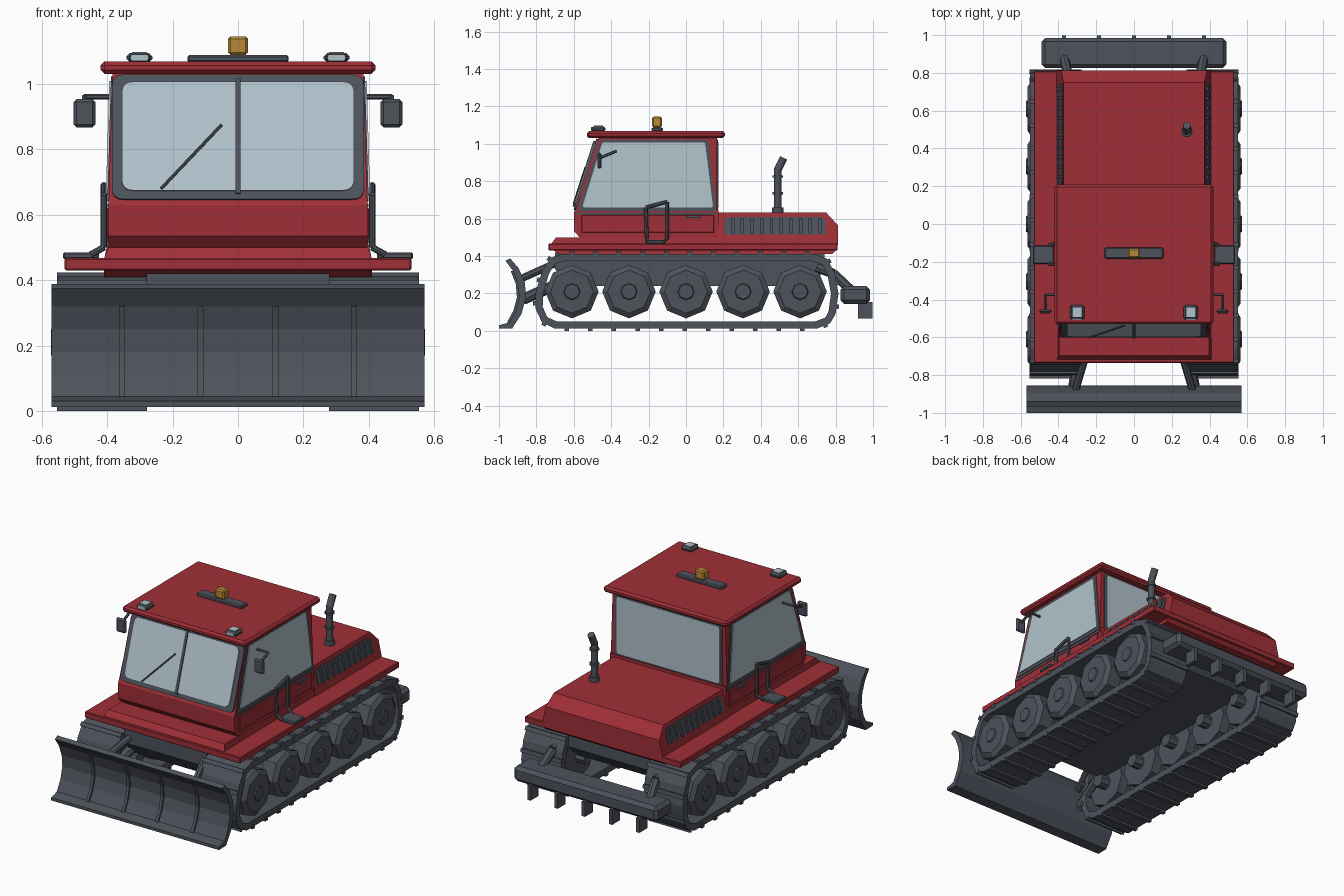
import bpy, bmesh, math
from mathutils import Vector, Matrix

if "Cube" in bpy.data.objects:
    bpy.data.objects.remove(bpy.data.objects["Cube"])


def material(name, rgb):
    m = bpy.data.materials.new(name)
    m.diffuse_color = (*rgb, 1)
    m.use_nodes = True
    m.node_tree.nodes["Principled BSDF"].inputs["Base Color"].default_value = m.diffuse_color
    return m


RED = material("red paint", (0.35, 0.028, 0.038))
GREY = material("dark grey metal", (0.075, 0.085, 0.105))
GLASS = material("pale glass", (0.44, 0.54, 0.60))
AMBER = material("amber lens", (0.48, 0.25, 0.04))


def finish(name, bm, mat, bevel=0, mirror=False):
    bmesh.ops.recalc_face_normals(bm, faces=bm.faces)
    me = bpy.data.meshes.new(name)
    bm.to_mesh(me)
    bm.free()
    me.materials.append(mat)
    ob = bpy.data.objects.new(name, me)
    bpy.context.collection.objects.link(ob)
    if bevel:
        b = ob.modifiers.new("bevel", 'BEVEL')
        b.width, b.segments = bevel, 1
    if mirror:
        ob.modifiers.new("mirror", 'MIRROR')
    return ob


def add_box(bm, x0, x1, y0, y1, z0, z1):
    m = Matrix.Translation(((x0 + x1) / 2, (y0 + y1) / 2, (z0 + z1) / 2))
    bmesh.ops.create_cube(bm, size=1, matrix=m @ Matrix.Diagonal((x1 - x0, y1 - y0, z1 - z0, 1)))


def box(name, dims, mat, bevel=0, mirror=False):
    bm = bmesh.new()
    add_box(bm, *dims)
    return finish(name, bm, mat, bevel, mirror)


def add_loft(bm, a, b):
    """Closed solid between two matching outlines."""
    va, vb = [bm.verts.new(p) for p in a], [bm.verts.new(p) for p in b]
    bm.faces.new(va)
    bm.faces.new(vb[::-1])
    for i in range(len(a)):
        j = (i + 1) % len(a)
        bm.faces.new((va[i], vb[i], vb[j], va[j]))


def prism(name, yz, width, mat, bevel=0):
    """Side profile extruded across x; width(z) is the half width."""
    bm = bmesh.new()
    add_loft(bm, [(-width(z), y, z) for y, z in yz], [(width(z), y, z) for y, z in yz])
    return finish(name, bm, mat, bevel)


def slab(name, pts, normal, t, mat, mirror=False):
    """Thin plate standing t proud of a surface."""
    n = Vector(normal).normalized()
    bm = bmesh.new()
    add_loft(bm, [Vector(p) - n * 0.002 for p in pts], [Vector(p) + n * t for p in pts])
    return finish(name, bm, mat, 0, mirror)


def rounded(pts, r, n=4):
    out = []
    for i, p in enumerate(pts):
        p = Vector(p)
        a = p + (Vector(pts[i - 1]) - p).normalized() * r
        b = p + (Vector(pts[(i + 1) % len(pts)]) - p).normalized() * r
        for k in range(n + 1):
            t = k / n
            out.append(a * (1 - t) ** 2 + p * 2 * t * (1 - t) + b * t * t)
    return out


def add_rod(bm, a, b, r, r2=None, sides=8):
    a, b = Vector(a), Vector(b)
    m = Matrix.Translation((a + b) / 2) @ (b - a).to_track_quat('Z', 'Y').to_matrix().to_4x4()
    bmesh.ops.create_cone(bm, cap_ends=True, segments=sides, radius1=r, radius2=r if r2 is None else r2,
                          depth=(b - a).length, matrix=m)


def rods(name, path, r, mat, mirror=False, sides=8):
    bm = bmesh.new()
    for a, b in zip(path, path[1:]):
        add_rod(bm, a, b, r, sides=sides)
    return finish(name, bm, mat, 0, mirror)


# Track belts with cross bars
OUTER = [Vector(p) for p in [(-0.70, 0.012), (-0.77, 0.045), (-0.805, 0.12), (-0.805, 0.20), (-0.77, 0.32),
         (-0.725, 0.39), (-0.66, 0.412), (0.68, 0.412), (0.755, 0.385), (0.795, 0.31), (0.815, 0.20),
         (0.80, 0.09), (0.77, 0.04), (0.70, 0.012)]]
inner = []
for i, p in enumerate(OUTER):
    d0, d1 = (p - OUTER[i - 1]).normalized(), (OUTER[(i + 1) % len(OUTER)] - p).normalized()
    n = Vector((d0.y + d1.y, -d0.x - d1.x)).normalized()
    inner.append(p + n * 0.04)
bm = bmesh.new()
rings = [[bm.verts.new((x, *p)) for p in loop] for x, loop in
         ((0.28, OUTER), (0.55, OUTER), (0.55, inner), (0.28, inner))]
for r in range(4):
    a, b = rings[r], rings[(r + 1) % 4]
    for i in range(len(a)):
        j = (i + 1) % len(a)
        bm.faces.new((a[i], a[j], b[j], b[i]))
finish("track_belt", bm, GREY, mirror=True)

bm = bmesh.new()
length = sum((OUTER[(i + 1) % len(OUTER)] - p).length for i, p in enumerate(OUTER))
count, walked, k = 30, 0, 0
for i, p in enumerate(OUTER):
    d = OUTER[(i + 1) % len(OUTER)] - p
    while k < count and (k + 0.5) * length / count < walked + d.length:
        c = p + d * (((k + 0.5) * length / count - walked) / d.length)
        m = Matrix.Translation((0.415, c.x, c.y)) @ Matrix.Rotation(math.atan2(d.y, d.x), 4, 'X')
        bmesh.ops.create_cube(bm, size=1, matrix=m @ Matrix.Diagonal((0.275, 0.024, 0.024, 1)))
        k += 1
    walked += d.length
finish("track_cleats", bm, GREY, mirror=True)

# Road wheels: paired octagonal discs with hubs
bm = bmesh.new()
for i in range(5):
    y = -0.61 + i * 0.305
    for x0, x1, r0, r1, s in ((0.46, 0.545, 0.143, 0.143, 8), (0.545, 0.565, 0.143, 0.115, 8),
                              (0.565, 0.572, 0.045, 0.04, 8), (0.30, 0.36, 0.143, 0.143, 8),
                              (0.24, 0.47, 0.04, 0.04, 8)):
        add_rod(bm, (x0, y, 0.21), (x1, y, 0.21), r0, r1, s)
finish("road_wheels", bm, GREY, mirror=True)

# Belly, fenders and hull
prism("belly", [(-0.62, 0.24), (0.66, 0.24), (0.74, 0.32), (0.74, 0.42), (-0.70, 0.42), (-0.70, 0.33)],
      lambda z: 0.28, GREY)
box("fenders", (-0.53, 0.53, -0.735, 0.81, 0.43, 0.467), RED, 0.004)
prism("hull", [(-0.68, 0.41), (-0.72, 0.44), (-0.72, 0.465), (-0.695, 0.50), (0.775, 0.50), (0.80, 0.465),
               (0.80, 0.43), (0.78, 0.41)], lambda z: 0.41 - max(0, z - 0.465) * 0.4, RED)

# Cab shell and roof
def cab_w(z):
    return 0.395 - max(0, z - 0.65) * 0.03


def front_y(z):
    return -0.59 + (z - 0.65) * 0.32


prism("cab_base", [(-0.56, 0.49), (-0.60, 0.535), (-0.60, 0.63), (-0.59, 0.65), (0.175, 0.65), (0.175, 0.49)],
      cab_w, RED)
prism("cab_shell", [(front_y(0.65), 0.65), (front_y(1.04), 1.04), (0.165, 1.04), (0.165, 0.65)], cab_w, RED)
box("roof", (-0.42, 0.42, -0.53, 0.208, 1.03, 1.068), RED, 0.012)

# Windscreen, divider and wiper
fn = (0, -1, 0.32)
for nm, w, z0, z1, r, t, mat in (("windscreen_frame", 0.385, 0.645, 1.025, 0.035, 0.010, GREY),
                                 ("windscreen", 0.355, 0.67, 1.002, 0.035, 0.015, GLASS)):
    outline = rounded([(-w, z0), (w, z0), (w, z1), (-w, z1)], r)
    slab(nm, [(x, front_y(z), z) for x, z in outline], fn, t, mat)
slab("windscreen_divider", [(x, front_y(z), z) for x, z in
     ((-0.008, 0.66), (0.008, 0.66), (0.008, 1.01), (-0.008, 1.01))], fn, 0.021, GREY)
rods("wiper", [(-0.235, front_y(0.68) - 0.02, 0.68), (-0.05, front_y(0.875) - 0.02, 0.875)], 0.005, GREY, sides=6)

# Side and rear windows
for nm, pts, r, t, mat in (
        ("side_window_frame", [(-0.58, 0.64), (0.163, 0.64), (0.118, 1.022), (-0.458, 1.022)], 0.012, 0.004, GREY),
        ("side_window", [(-0.555, 0.66), (0.145, 0.66), (0.102, 1.008), (-0.447, 1.008)], 0.012, 0.009, GLASS)):
    slab(nm, [(cab_w(z), y, z) for y, z in rounded(pts, r, 2)], (1, 0, 0.03), t, mat, True)
for nm, w, z0, z1, t, mat in (("rear_window_frame", 0.365, 0.645, 1.022, 0.006, GREY),
                              ("rear_window", 0.35, 0.66, 1.01, 0.010, GLASS)):
    slab(nm, [(x, 0.165, z) for x, z in rounded([(-w, z0), (w, z0), (w, z1), (-w, z1)], 0.015, 2)],
         (0, 1, 0), t, mat)

# Doors: lower panel, seam and handle
box("door_panel", (0.39, 0.402, -0.56, 0.15, 0.525, 0.62), RED, 0.004, True)
box("door_seam", (0.39, 0.398, -0.585, 0.165, 0.622, 0.634), GREY, 0, True)
box("door_handle", (0.40, 0.412, 0.0, 0.08, 0.604, 0.616), GREY, 0, True)

# Boarding step and grab rails
box("step", (0.425, 0.535, -0.212, -0.115, 0.464, 0.485), GREY, 0.005, True)
rods("grab_rail", [(0.45, -0.21, 0.478), (0.41, -0.21, 0.50), (0.41, -0.215, 0.66), (0.41, -0.10, 0.69),
                   (0.41, -0.10, 0.50), (0.45, -0.115, 0.478)], 0.010, GREY, True)

# Mirrors
rods("mirror_arm", [(0.38, -0.375, 0.96), (0.47, -0.375, 0.96), (0.468, -0.46, 0.925)], 0.008, GREY, True, 6)
box("wing_mirror", (0.436, 0.502, -0.473, -0.452, 0.867, 0.953), GREY, 0.009, True)

# Roof lamps, light bar and beacon
box("roof_lamp", (0.262, 0.340, -0.505, -0.430, 1.065, 1.094), GREY, 0.010, True)
box("roof_lamp_lens", (0.275, 0.327, -0.509, -0.50, 1.070, 1.089), GLASS, 0, True)
box("roof_lamp_top", (0.278, 0.324, -0.492, -0.443, 1.09, 1.097), GLASS, 0, True)
box("light_bar", (-0.155, 0.155, -0.184, -0.124, 1.065, 1.088), GREY, 0.006)
box("beacon", (-0.031, 0.031, -0.181, -0.129, 1.088, 1.145), AMBER, 0.008)

# Engine hood with slatted side grilles
def hood_w(z):
    return 0.41 - (z - 0.46) * 0.22


prism("engine_hood", [(0.17, 0.46), (0.17, 0.632), (0.75, 0.632), (0.812, 0.565), (0.812, 0.46)], hood_w, RED)
slab("side_grille", [(hood_w(z), y, z) for y, z in ((0.205, 0.515), (0.745, 0.515), (0.745, 0.595), (0.72, 0.608),
     (0.225, 0.608), (0.205, 0.59))], (1, 0, 0.22), 0.005, GREY, True)
bm = bmesh.new()
for i in range(10):
    y = 0.24 + i * 0.052
    lo, hi = hood_w(0.52), hood_w(0.60)
    add_loft(bm, [(lo, y, 0.52), (lo, y + 0.018, 0.52), (hi, y + 0.018, 0.60), (hi, y, 0.60)],
             [(lo + 0.014, y, 0.52), (lo + 0.014, y + 0.018, 0.52), (hi + 0.014, y + 0.018, 0.60),
              (hi + 0.014, y, 0.60)])
finish("grille_slats", bm, GREY, mirror=True)

# Exhaust stack
bm = bmesh.new()
for a, b, r in (((0.49, 0.62), (0.49, 0.87), 0.020), ((0.49, 0.86), (0.522, 0.925), 0.021),
                ((0.49, 0.632), (0.49, 0.66), 0.030), ((0.49, 0.73), (0.49, 0.742), 0.028),
                ((0.49, 0.82), (0.49, 0.832), 0.028)):
    add_rod(bm, (0.28, *a), (0.28, *b), r, sides=12)
finish("exhaust", bm, GREY)

# Front blade: curved plate, cutting edge, ribs, push arms
FACE = [(-0.965, 0.375), (-0.925, 0.32), (-0.898, 0.25), (-0.892, 0.18), (-0.91, 0.11), (-0.945, 0.045), (-1.0, 0.03)]
BACK = [(-1.0, 0.012), (-0.93, 0.012), (-0.88, 0.09), (-0.855, 0.18), (-0.862, 0.26), (-0.895, 0.335), (-0.94, 0.388)]
prism("blade", FACE + BACK, lambda z: 0.57, GREY)
bm = bmesh.new()
for x in (-0.355, -0.115, 0.115, 0.355):
    rib = [(y, z) for y, z in FACE[1:6]]
    edge = [(y - 0.012, z) for y, z in rib[::-1]]
    add_loft(bm, [(x - 0.009, *p) for p in rib + edge], [(x + 0.009, *p) for p in rib + edge])
finish("blade_ribs", bm, GREY)
rods("blade_lower_arm", [(0.32, -0.87, 0.17), (0.28, -0.64, 0.27)], 0.03, GREY, True)
rods("blade_upper_arm", [(0.31, -0.88, 0.28), (0.25, -0.68, 0.37)], 0.02, GREY, True)

# Rear tool bar with arms and teeth
box("rear_bar", (-0.49, 0.49, 0.825, 0.985, 0.145, 0.24), GREY, 0.02)
bm = bmesh.new()
for x in (-0.37, -0.185, 0, 0.185, 0.37):
    add_box(bm, x - 0.011, x + 0.011, 0.92, 0.997, 0.065, 0.155)
finish("rear_teeth", bm, GREY)
rods("rear_arm", [(0.34, 0.70, 0.34), (0.35, 0.79, 0.305), (0.37, 0.88, 0.22)], 0.026, GREY, True)
